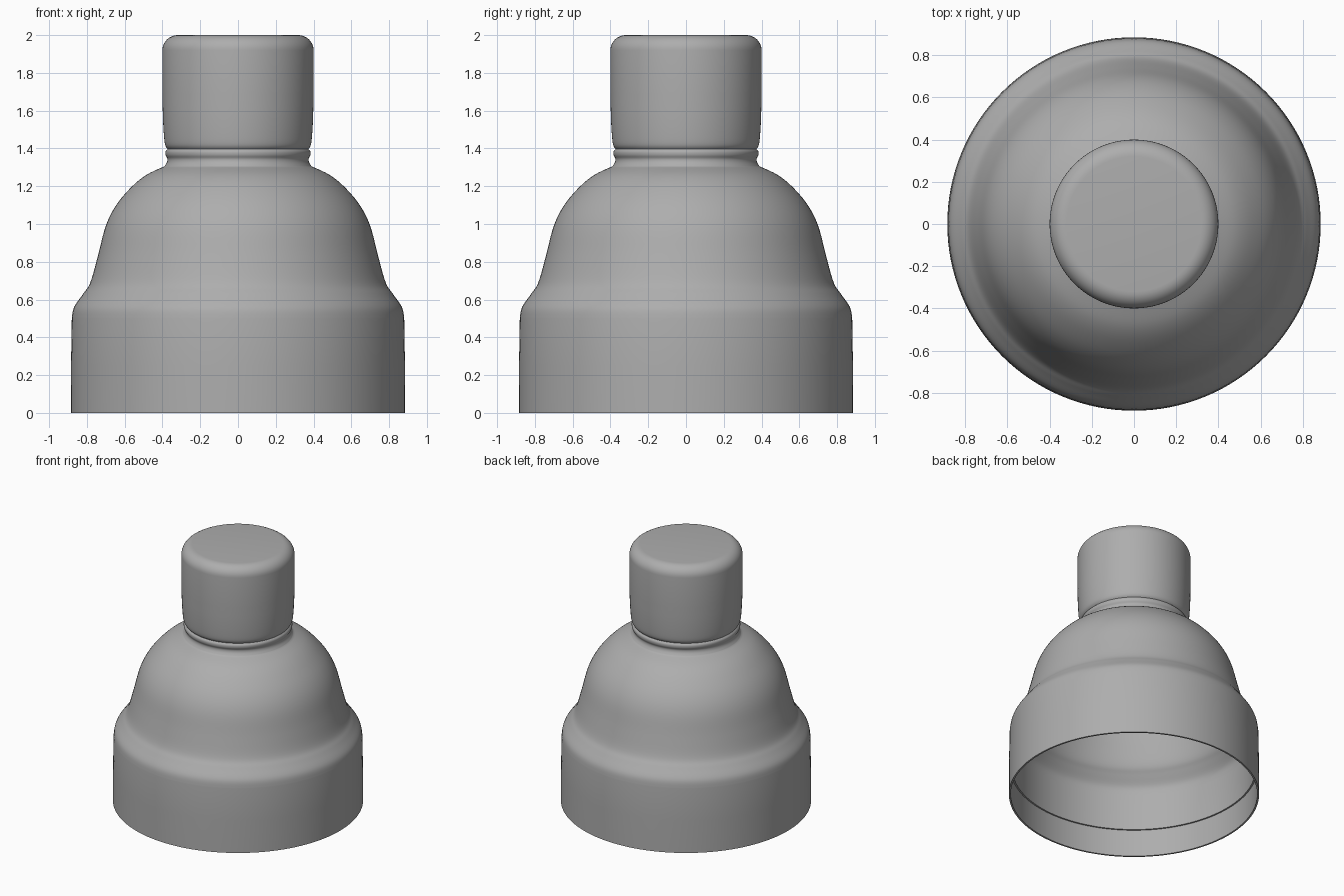
import bpy, bmesh, math
from mathutils import Vector
from mathutils.geometry import interpolate_bezier

cube = bpy.data.objects.get("Cube")
if cube:
    bpy.data.objects.remove(cube, do_unlink=True)

SIDES = 128

grey = bpy.data.materials.new("plain_grey")
grey.use_nodes = True
colour = (0.42, 0.42, 0.42, 1)
grey.diffuse_color = colour
grey.node_tree.nodes["Principled BSDF"].inputs["Base Color"].default_value = colour


def smooth(points, steps=5):
    """Flowing curve through (radius, height) points."""
    p = [Vector((r, 0, z)) for r, z in points]
    p = [p[0]] + p + [p[-1]]
    out = []
    for a, b, c, d in zip(p, p[1:], p[2:], p[3:]):
        seg = interpolate_bezier(b, b + (c - a) / 6, c - (d - b) / 6, c, steps + 1)
        out += [(v.x, v.z) for v in seg[:-1]]
    return out + [points[-1]]


def fillet(r, z, radius, steps=8):
    """Quarter round ending on a flat top at height z."""
    turns = [math.pi / 2 * i / steps for i in range(steps + 1)]
    return [(r - radius + radius * math.cos(t), z - radius + radius * math.sin(t))
            for t in turns]


def lathe(name, profile):
    """Spin a profile round the z axis."""
    bm = bmesh.new()
    verts = [bm.verts.new((r, 0, z)) for r, z in profile]
    edges = [bm.edges.new(pair) for pair in zip(verts, verts[1:])]
    bmesh.ops.spin(bm, geom=verts + edges, axis=(0, 0, 1), cent=(0, 0, 0),
                   angle=math.tau, steps=SIDES)
    bmesh.ops.remove_doubles(bm, verts=bm.verts, dist=0.0004)
    bmesh.ops.recalc_face_normals(bm, faces=bm.faces)
    mesh = bpy.data.meshes.new(name)
    bm.to_mesh(mesh)
    bm.free()
    mesh.materials.append(grey)
    obj = bpy.data.objects.new(name, mesh)
    bpy.context.collection.objects.link(obj)
    bpy.ops.object.select_all(action="DESELECT")
    obj.select_set(True)
    bpy.context.view_layer.objects.active = obj
    bpy.ops.object.shade_smooth_by_angle(angle=math.radians(35))


# Hollow bell: skirt, shoulder and dome, with a shallow recess inside the rim
bell = smooth([(0.88, 0.5), (0.868, 0.56), (0.82, 0.63), (0.782, 0.69), (0.742, 0.83),
               (0.70, 0.99), (0.645, 1.10), (0.565, 1.195), (0.485, 1.26), (0.39, 1.305)])
neck = smooth([(0.39, 1.305), (0.377, 1.325), (0.374, 1.345), (0.383, 1.365),
               (0.383, 1.385), (0.37, 1.40)], 4)
wall = 0.02
inside = [(r - wall, z - wall / 2) for r, z in reversed(bell)]
lathe("bell", [(0.885, 0), (0.884, 0.25)] + bell + neck[1:] + [(0, 1.40), (0, 1.29)]
      + inside + [(0.86, 0.21), (0.872, 0.21), (0.872, 0), (0.885, 0)])

# Rounded cap on the neck
side = smooth([(0.372, 1.396), (0.386, 1.42), (0.393, 1.48), (0.398, 1.58), (0.40, 1.70)])
lathe("cap", [(0, 1.396)] + side + fillet(0.40, 2.0, 0.08) + [(0, 2.0)])
